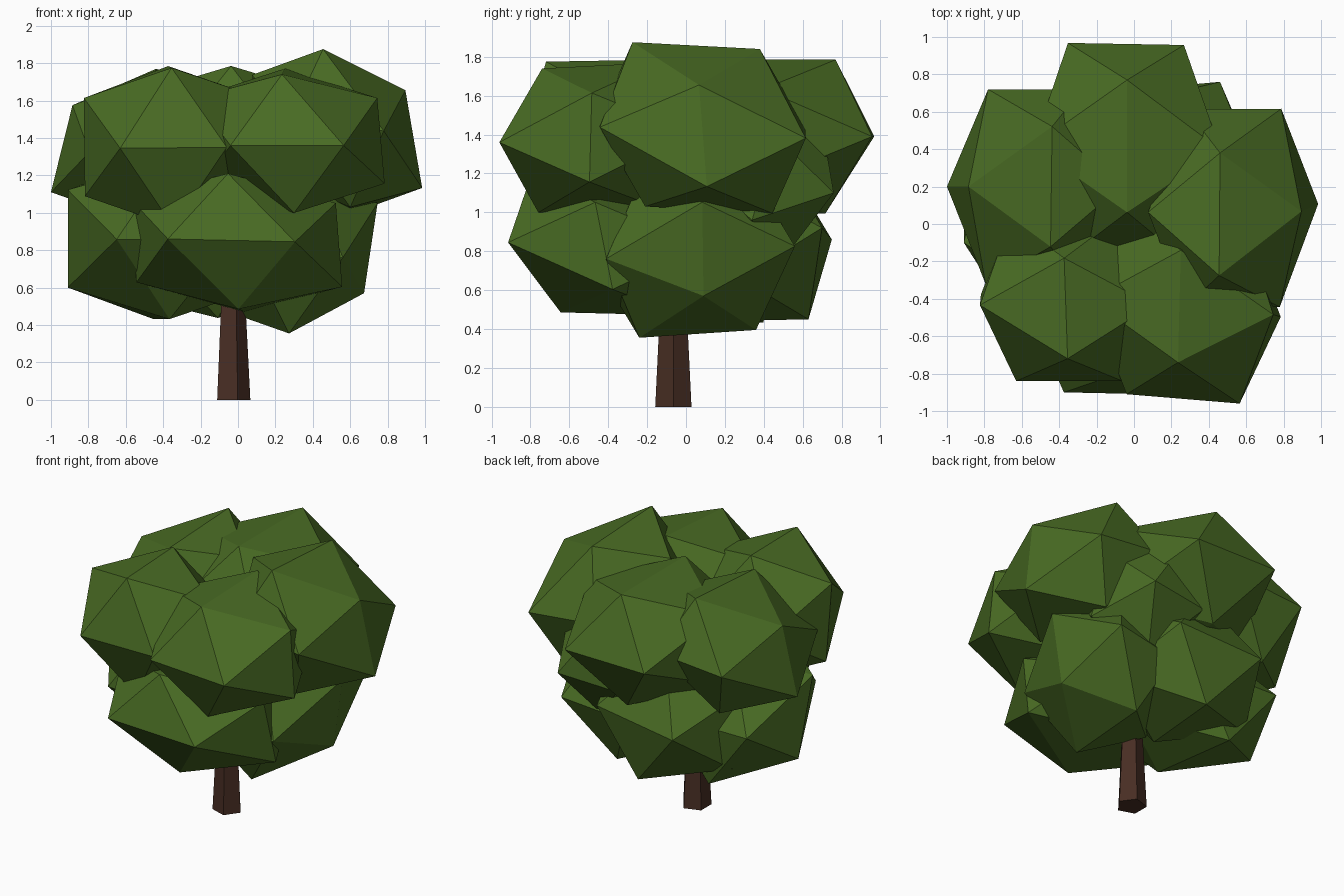
import bpy
import bmesh
from math import radians
from mathutils import Matrix, Vector

default_cube = bpy.data.objects.get("Cube")
if default_cube:
    bpy.data.objects.remove(default_cube, do_unlink=True)


def make_material(name, colour):
    """Plain flat colour, visible in viewport and render."""
    material = bpy.data.materials.new(name)
    material.use_nodes = True
    material.diffuse_color = colour
    shader = material.node_tree.nodes["Principled BSDF"]
    shader.inputs["Base Color"].default_value = colour
    shader.inputs["Roughness"].default_value = 1
    return material


def finish(name, bm, material):
    """Turn a bmesh into a flat shaded object."""
    bmesh.ops.recalc_face_normals(bm, faces=bm.faces)
    mesh = bpy.data.meshes.new(name)
    bm.to_mesh(mesh)
    bm.free()
    mesh.materials.append(material)
    part = bpy.data.objects.new(name, mesh)
    bpy.context.collection.objects.link(part)
    return part


def columns(vectors):
    return Matrix(vectors).transposed()


def leaf_clump(name, centre, *corners):
    """Twenty sided clump, stretched and turned so that one face
    lands on the three given corners around the centre."""
    bm = bmesh.new()
    bmesh.ops.create_icosphere(bm, subdivisions=1, radius=1)
    bm.faces.ensure_lookup_table()
    centre = Vector(centre)
    source = columns([v.co.copy() for v in bm.faces[0].verts])
    target = columns([Vector(corner) - centre for corner in corners])
    shape = target @ source.inverted()
    bm.transform(Matrix.Translation(centre) @ shape.to_4x4())
    return finish(name, bm, leaf_green)


leaf_green = make_material("leaf green", (0.066, 0.147, 0.017, 1))
bark_brown = make_material("bark brown", (0.064, 0.027, 0.017, 1))

# Trunk: tapered five sided post that ends inside the crown
trunk_height = 1.0
bm = bmesh.new()
bmesh.ops.create_cone(bm, cap_ends=True, segments=5, radius1=0.098,
                      radius2=0.047, depth=trunk_height)
bm.transform(Matrix.Translation((-0.032, -0.065, trunk_height / 2))
             @ Matrix.Rotation(radians(-90), 4, "Z"))
finish("trunk", bm, bark_brown)

# Upper ring of the crown
leaf_clump("upper_front_right_clump", (-.36, -.405, 1.355),
           (-.355, -.72, 1.775), (-.63, -.84, 1.345), (-.06, -.84, 1.35))
leaf_clump("upper_front_left_clump", (.275, -.45, 1.385),
           (.235, -.74, 1.74), (-.04, -.91, 1.36), (.565, -.96, 1.36))
leaf_clump("upper_left_clump", (.53, .085, 1.435),
           (.455, -.275, 1.875), (.46, .38, 1.84), (.895, .067, 1.655))
leaf_clump("upper_right_clump", (-.535, .2, 1.375),
           (-.885, .2, 1.575), (-1, .2, 1.11), (-.78, .72, 1.385))
leaf_clump("upper_back_clump", (-.043, .39, 1.39),
           (-.037, .77, 1.785), (-.353, .968, 1.39), (.267, .957, 1.39))

# Lower ring of the crown
leaf_clump("lower_front_clump", (-.01, -.41, .84),
           (-.053, -.79, 1.21), (-.375, -.9, .86), (.305, -.915, .845))
leaf_clump("lower_right_clump", (-.41, -.03, .855),
           (-.79, .46, .86), (-.91, -.1, 1.123), (-.91, .06, .6))
leaf_clump("lower_left_clump", (.335, .055, .765),
           (.674, .09, .57), (.273, -.24, .355), (.28, .36, .395))
leaf_clump("lower_back_clump", (-.14, .27, .88),
           (-.07, .63, .45), (-.42, .75, .86), (.2, .7, .92))

# Filler between the two rings
leaf_clump("middle_clump", (.26, .37, 1.15),
           (.46, .76, 1.1), (.64, .34, .96), (.3, .5, .76))
